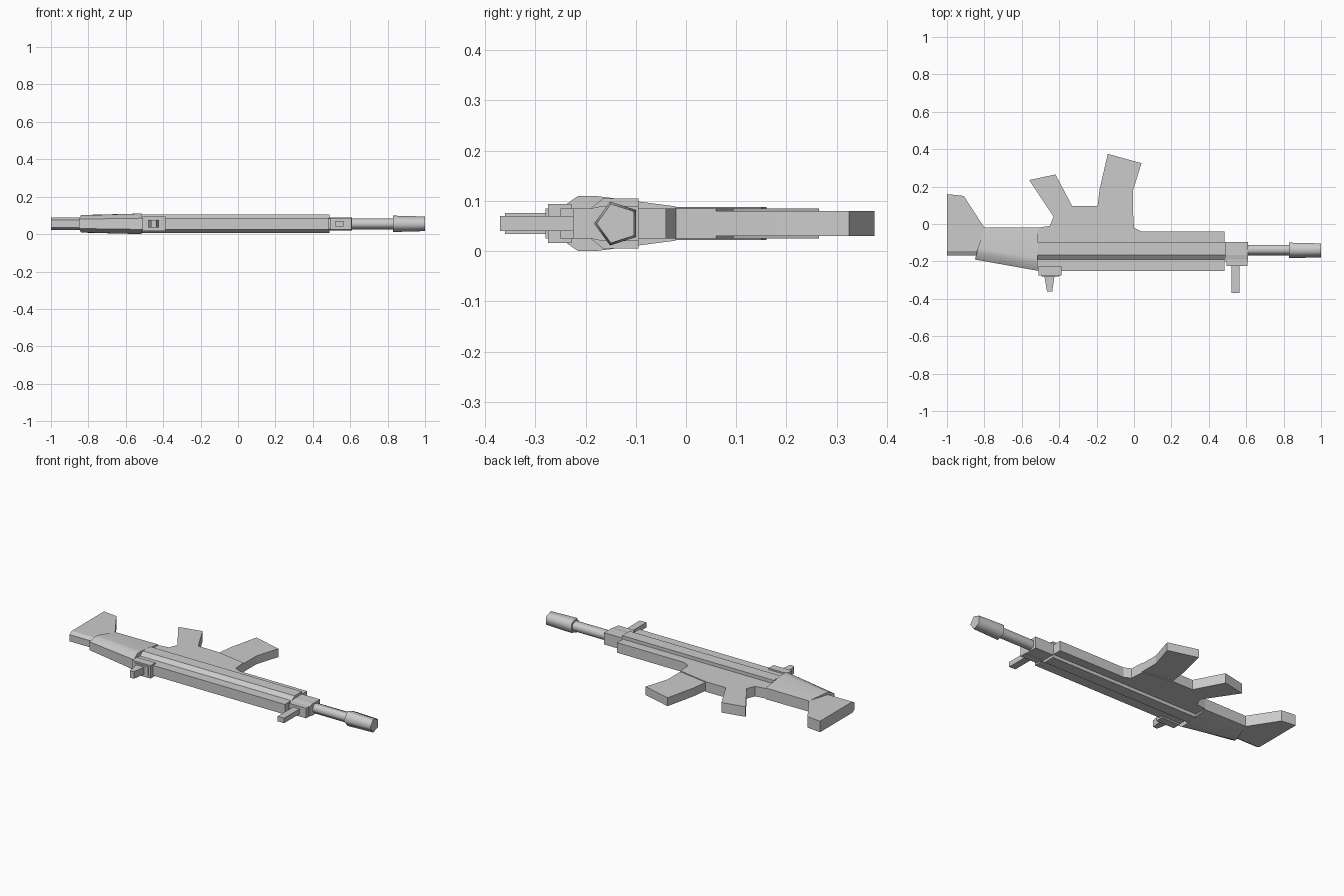
import bpy, bmesh, math

if "Cube" in bpy.data.objects:
    bpy.data.objects.remove(bpy.data.objects["Cube"])

MID = 0.055  # symmetry plane height


def finish(name, bm, smooth=None):
    bmesh.ops.recalc_face_normals(bm, faces=bm.faces)
    mesh = bpy.data.meshes.new(name)
    bm.to_mesh(mesh)
    bm.free()
    ob = bpy.data.objects.new(name, mesh)
    bpy.context.collection.objects.link(ob)
    if smooth:
        bpy.context.view_layer.objects.active = ob
        ob.select_set(True)
        bpy.ops.object.shade_smooth_by_angle(angle=math.radians(smooth))
        ob.select_set(False)
    return ob


def plate(name, outline, half):
    """Extrude an (x, y) outline to +-half about the mid plane."""
    bm = bmesh.new()
    lo = [bm.verts.new((x, y, MID - half)) for x, y in outline]
    hi = [bm.verts.new((x, y, MID + half)) for x, y in outline]
    bm.faces.new(lo)
    bm.faces.new(hi)
    n = len(lo)
    for i in range(n):
        j = (i + 1) % n
        bm.faces.new((lo[i], lo[j], hi[j], hi[i]))
    return finish(name, bm)


def box(name, x0, x1, y0, y1, half):
    return plate(name, [(x0, y0), (x1, y0), (x1, y1), (x0, y1)], half)


def loft(name, rings, smooth=None):
    """Skin closed rings of (x, y, z) points and cap both ends."""
    bm = bmesh.new()
    vs = [[bm.verts.new(p) for p in r] for r in rings]
    n = len(vs[0])
    for a, b in zip(vs, vs[1:]):
        for i in range(n):
            j = (i + 1) % n
            bm.faces.new((a[i], a[j], b[j], b[i]))
    bm.faces.new(vs[0])
    bm.faces.new(vs[-1])
    return finish(name, bm, smooth)


def section(half_profile):
    """Mirror (x, y, half height) points across the mid plane."""
    return ([(x, y, MID + h) for x, y, h in half_profile] +
            [(x, y, MID - h) for x, y, h in reversed(half_profile)])


def pentagon(x, r):
    return [(x, -0.137 - r * math.cos(a), MID + r * math.sin(a))
            for a in (i * math.tau / 5 for i in range(5))]


# Receiver with the grip and magazine well in one outline
plate("receiver", [
    (-0.515, -0.25), (0.485, -0.25), (0.485, -0.04), (0.04, -0.04),
    (0.0, -0.02), (-0.005, 0.06), (-0.20, 0.095), (-0.33, 0.095),
    (-0.42, 0.265), (-0.56, 0.235), (-0.43, 0.04), (-0.45, -0.01),
    (-0.515, -0.02)], 0.03)

# Curved magazine
plate("magazine", [
    (-0.197, 0.08), (-0.005, 0.05), (-0.005, 0.18), (0.04, 0.325),
    (-0.14, 0.375), (-0.183, 0.19)], 0.025)

# Side ridges running along the receiver, both faces
loft("side_ridges", [section([
    (x, -0.095, 0.05), (x, -0.165, 0.05), (x, -0.19, 0.03)])
    for x in (-0.515, 0.49)])

# Stock body and butt
loft("stock_body", [
    section([(-0.515, -0.02, 0.034), (-0.515, -0.18, 0.055),
             (-0.515, -0.215, 0.055), (-0.515, -0.25, 0.03)]),
    section([(-0.80, -0.02, 0.032), (-0.835, -0.13, 0.047),
             (-0.84, -0.155, 0.045), (-0.85, -0.19, 0.025)])], 40)
loft("butt", [
    section([(-1.0, 0.16, 0.033), (-1.0, -0.145, 0.033), (-1.0, -0.168, 0.02)]),
    section([(-0.91, 0.15, 0.033), (-0.91, -0.145, 0.033), (-0.91, -0.168, 0.02)]),
    section([(-0.80, -0.02, 0.033), (-0.83, -0.145, 0.033), (-0.83, -0.168, 0.02)])])

# Five-sided barrel and muzzle
loft("barrel", [pentagon(0.58, 0.031), pentagon(0.85, 0.031)], 80)
loft("muzzle", [pentagon(0.83, 0.046), pentagon(1.0, 0.041)], 80)

# Gas block and front sight
loft("gas_block", [section([
    (x, -0.095, 0.035), (x, -0.165, 0.035), (x, -0.20, 0.028)])
    for x in (0.48, 0.61)])
box("front_sight_base", 0.495, 0.608, -0.225, -0.165, 0.03)
box("front_sight_post", 0.522, 0.565, -0.37, -0.22, 0.015)

# Rear sight
box("rear_sight_base", -0.51, -0.387, -0.275, -0.228, 0.039)
box("rear_sight_step", -0.495, -0.40, -0.28, -0.24, 0.03)
plate("rear_sight_post", [
    (-0.48, -0.275), (-0.425, -0.275), (-0.437, -0.36), (-0.465, -0.36)], 0.021)
